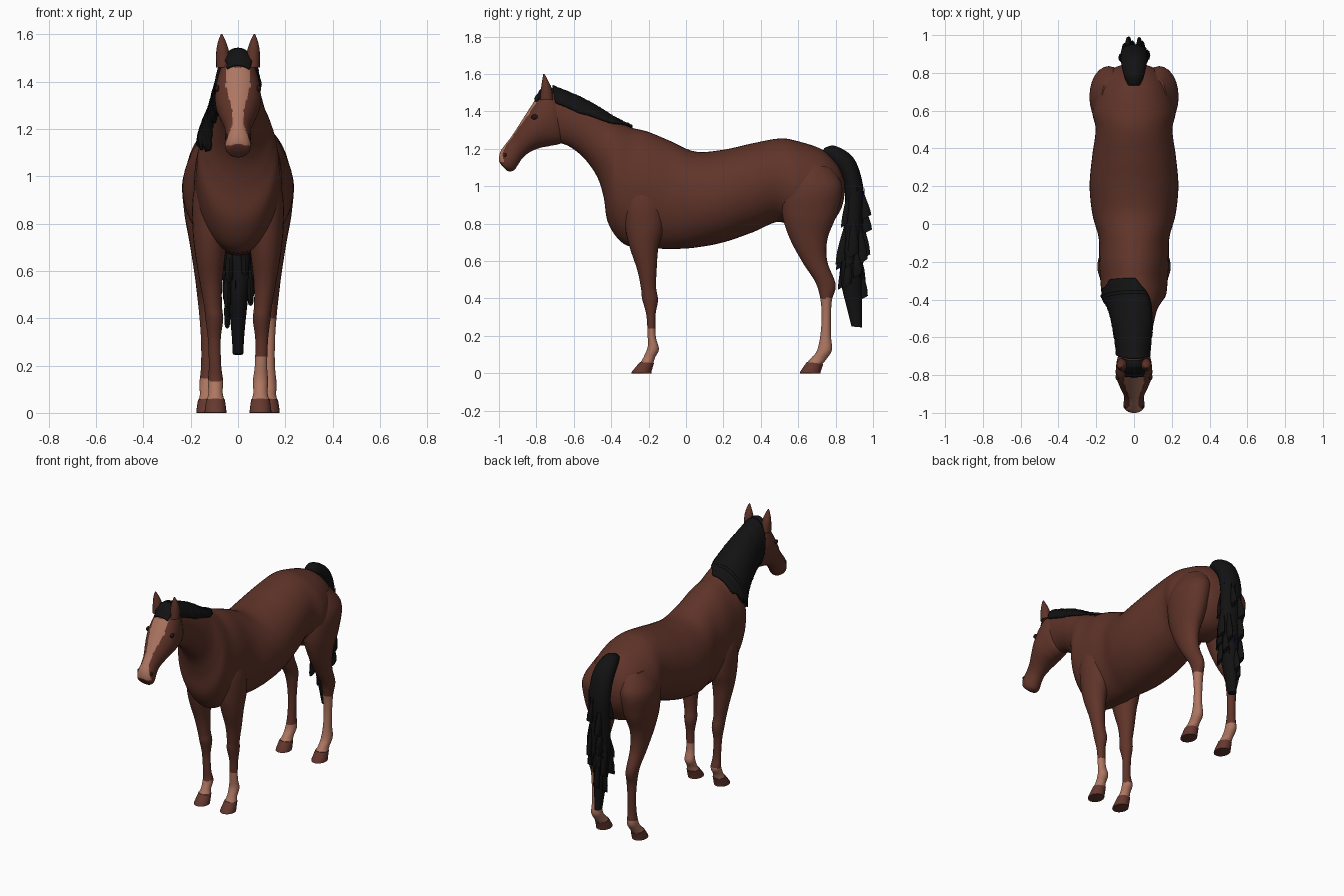
import bpy, bmesh, math, random
from mathutils import Vector

random.seed(4)
cube = bpy.data.objects.get("Cube")
if cube:
    bpy.data.objects.remove(cube, do_unlink=True)


def material(name, rgb):
    m = bpy.data.materials.new(name)
    m.use_nodes = True
    col = (*rgb, 1)
    m.diffuse_color = col
    bsdf = m.node_tree.nodes["Principled BSDF"]
    bsdf.inputs["Base Color"].default_value = col
    bsdf.inputs["Roughness"].default_value = 0.8
    return m


COAT = material("brown coat", (.115, .034, .022))
HOOF = material("hoof brown", (.13, .04, .028))
PALE = material("pale marking", (.42, .18, .12))
HAIR = material("black hair", (.006, .006, .006))
EYE = material("dark eye", (.02, .008, .006))
BLUE = material("blue strand", (0, 0, .12))


def refine(rows, steps):
    """Catmull-Rom interpolation between cross-section rows."""
    out = []
    for i in range(len(rows) - 1):
        a, b = rows[max(i - 1, 0)], rows[i]
        c, d = rows[i + 1], rows[min(i + 2, len(rows) - 1)]
        for s in range(steps):
            t = s / steps
            out.append([.5 * (2 * q + (r - p) * t + (2 * p - 5 * q + 4 * r - e) * t * t
                              + (3 * q - p - 3 * r + e) * t ** 3)
                        for p, q, r, e in zip(a, b, c, d)])
    out.append(list(rows[-1]))
    return out


def ring_point(row, angle, grow=0):
    """Point on an oval spanning two profile points; angle zero is the first."""
    y1, z1, y2, z2, w, cx = row
    a, b = Vector((cx, y1, z1)), Vector((cx, y2, z2))
    half = (a - b) / 2
    half += half.normalized() * grow
    return (a + b) / 2 + half * math.cos(angle) + Vector(((w + grow) * math.sin(angle), 0, 0))


def finish(name, bm, mats, rule=None):
    bmesh.ops.recalc_face_normals(bm, faces=bm.faces)
    if rule:
        for f in bm.faces:
            f.material_index = int(rule(f.calc_center_median(), f.normal))
    me = bpy.data.meshes.new(name)
    bm.to_mesh(me)
    bm.free()
    ob = bpy.data.objects.new(name, me)
    bpy.context.collection.objects.link(ob)
    for m in mats:
        me.materials.append(m)
    bpy.ops.object.select_all(action='DESELECT')
    ob.select_set(True)
    bpy.context.view_layer.objects.active = ob
    bpy.ops.object.shade_smooth_by_angle(angle=math.radians(50))
    return ob


def loft(name, rows, mats, segs=32, steps=6, rule=None):
    bm = bmesh.new()
    rings = [[bm.verts.new(ring_point(r, math.tau * k / segs)) for k in range(segs)]
             for r in refine(rows, steps)]
    for a, b in zip(rings, rings[1:]):
        for k in range(segs):
            n = (k + 1) % segs
            bm.faces.new((a[k], a[n], b[n], b[k]))
    bm.faces.new(rings[0])
    bm.faces.new(rings[-1])
    return finish(name, bm, mats, rule)


def centred(rows):
    return [(*r, 0) for r in rows]


# Torso and neck: upper point, lower point, half width
torso = centred([
    (.845, 1.04, .85, .97, .04), (.81, 1.12, .825, .87, .12), (.73, 1.195, .74, .77, .185),
    (.6, 1.24, .6, .75, .22), (.5, 1.255, .5, .81, .203), (.35, 1.228, .36, .755, .222),
    (.2, 1.195, .2, .7, .235), (.05, 1.185, .05, .672, .22), (-.08, 1.24, -.07, .665, .187),
    (-.2, 1.29, -.2, .67, .185)])
neck = centred([
    (-.2, 1.29, -.2, .67, .185), (-.28, 1.31, -.33, .69, .178), (-.33, 1.33, -.415, .8, .17),
    (-.37, 1.35, -.44, .94, .15), (-.42, 1.38, -.475, 1.05, .125), (-.5, 1.43, -.545, 1.15, .105),
    (-.6, 1.48, -.62, 1.21, .09), (-.71, 1.525, -.67, 1.23, .08)])
loft("body_and_neck", torso + neck[1:], [COAT], segs=48)

# Head with the pale blaze down the face
head = centred([
    (-.68, 1.52, -.62, 1.3, .05), (-.75, 1.525, -.66, 1.235, .085), (-.8, 1.47, -.73, 1.215, .096),
    (-.84, 1.41, -.78, 1.205, .094), (-.885, 1.34, -.83, 1.185, .076), (-.93, 1.27, -.87, 1.155, .056),
    (-.965, 1.225, -.895, 1.12, .052), (-.992, 1.185, -.92, 1.085, .056),
    (-1, 1.14, -.95, 1.08, .045), (-.985, 1.11, -.965, 1.09, .015)])


def blaze(c, n):
    wide = .024 + .028 * max(0, min(1, (c.z - 1.28) / .1)) + .02 * max(0, (1.22 - c.z) / .06)
    return n.y < -.3 and n.z > -.25 and 1.13 < c.z < 1.46 and abs(c.x) < min(wide, .052)


loft("head", head, [COAT, PALE], segs=80, steps=10, rule=blaze)


def ball(name, mat, centre, size):
    bm = bmesh.new()
    bmesh.ops.create_uvsphere(bm, u_segments=16, v_segments=10, radius=1)
    for v in bm.verts:
        v.co = Vector(centre) + Vector(p * q for p, q in zip(v.co, size))
    finish(name, bm, [mat])


# Ears, eyes and nostrils
ear = [(-.78, 1.46, -.71, 1.46, .03, .062), (-.775, 1.525, -.72, 1.525, .027, .065),
       (-.768, 1.57, -.74, 1.57, .016, .068), (-.763, 1.6, -.757, 1.6, .003, .069)]
for side, label in ((1, "left"), (-1, "right")):
    loft(label + "_ear", [(*r[:5], side * r[5]) for r in ear], [COAT], segs=16)
    ball(label + "_eye", EYE, (side * .088, -.81, 1.37), (.01, .018, .014))
    ball(label + "_nostril", EYE, (side * .045, -.967, 1.165), (.01, .01, .014))

# Legs: front point, back point, half width, distance from the middle
fore = [
    (-.32, 1.05, -.16, 1.05, .05, .1), (-.335, .92, -.12, .92, .078, .112),
    (-.325, .78, -.12, .78, .077, .115), (-.3, .67, -.148, .67, .064, .117),
    (-.26, .55, -.157, .55, .047, .114), (-.24, .45, -.16, .46, .038, .106),
    (-.235, .4, -.15, .39, .037, .1), (-.212, .31, -.163, .31, .027, .1),
    (-.205, .2, -.162, .2, .026, .097), (-.205, .14, -.145, .13, .032, .095),
    (-.225, .09, -.165, .085, .03, .095), (-.242, .06, -.175, .055, .036, .095)]
hind = [
    (.57, 1.13, .78, 1.1, .07, .1), (.52, .99, .835, 1, .1, .132), (.515, .85, .81, .86, .088, .14),
    (.555, .72, .757, .72, .062, .143), (.625, .59, .755, .6, .046, .139),
    (.69, .49, .8, .475, .036, .135), (.718, .4, .78, .39, .032, .13),
    (.725, .3, .775, .3, .026, .13), (.718, .2, .775, .2, .026, .13),
    (.7, .12, .78, .125, .033, .13), (.672, .085, .75, .075, .031, .13),
    (.65, .06, .73, .05, .036, .13)]
legs = (("front", fore, (-.29, -.185), {1: .24, -1: .135}),
        ("hind", hind, (.61, .72), {1: .4, -1: .15}))
for name, rows, (toe, heel), socks in legs:
    for side, label in ((1, "left"), (-1, "right")):
        placed = [(*r[:5], side * r[5]) for r in rows]
        top = socks[side]
        loft(f"{label}_{name}_leg", placed, [COAT, PALE], segs=24, steps=8,
             rule=lambda c, n, top=top: c.z < top)
        y1, z1, y2, z2, w, cx = placed[-1]
        loft(f"{label}_{name}_hoof",
             [(y1 - .004, z1, y2 + .004, z2, w + .003, cx), (toe, .008, heel, .008, .046, cx),
              (toe, 0, heel, 0, .045, cx)], [HOOF], segs=24, steps=2)


def hair_sheet(name, rows, left, right, jag, grow):
    """Sheet of hair over a ring path, with ragged lock ends on the right."""
    bm, cols, n = bmesh.new(), [], 14
    lock = 0
    for i, r in enumerate(rows):
        t = i / (len(rows) - 1)
        if i % 3 == 0:
            lock = random.uniform(-jag, jag)
        a = math.radians(left(t))
        b = -math.radians(right(t) + lock)
        g = grow + random.uniform(0, .004)
        cols.append([bm.verts.new(ring_point(r, a + (b - a) * k / n, g)) for k in range(n + 1)])
    for p, q in zip(cols, cols[1:]):
        for k in range(n):
            bm.faces.new((p[k], p[k + 1], q[k + 1], q[k]))
    ob = finish(name, bm, [HAIR])
    thick = ob.modifiers.new("thickness", 'SOLIDIFY')
    thick.thickness = .012


# Mane falling to the right, and the forelock
hair_sheet("mane", refine(neck[1:], 10)[2:],
           lambda t: 2 + 62 * min(1, t * 1.3), lambda t: 45 + 62 * min(1, t * 2.2) + 18 * t, 7, .014)
hair_sheet("forelock", refine(head, 10)[6:23],
           lambda t: 42 - 14 * t, lambda t: 42 - 14 * t, 5, .012)

# Tail: a solid core with ragged locks around it
core = centred([
    (.72, 1.16, .74, 1.205, .03), (.78, 1.12, .8, 1.215, .055), (.83, 1.05, .9, 1.145, .07),
    (.85, .95, .95, .98, .072), (.843, .8, .945, .8, .068), (.83, .6, .945, .6, .056),
    (.83, .48, .94, .48, .042), (.86, .35, .94, .34, .028), (.885, .25, .94, .245, .022)])
loft("tail", core, [HAIR], segs=20)
path = refine(core, 8)
for i in range(26):
    r = path[random.randint(18, 44)]
    blue = i % 5 == 0
    angle = random.uniform(0, math.tau)
    p = ring_point(r, angle, .003 if blue else -.008)
    size = .003 if blue else random.uniform(.018, .03)
    drop = .05 if blue else random.uniform(.12, .2)
    out = .0 if blue else -.028 * math.cos(angle) * (1 if p.z > .6 else .4)
    x = p.x * (1 if blue else 1.15)
    rows = [(p.y - size * .4, p.z, p.y + size * .4, p.z + .01, size * .4, p.x),
            (p.y + out * .6 - size, p.z - drop * .6, p.y + out * .6 + size, p.z - drop * .5, size * .6, x),
            (p.y + out - size, p.z - drop, p.y + out + size, p.z - drop + .03, size * .5, x)]
    loft(f"tail_strand_{i}" if blue else f"tail_lock_{i}", rows, [BLUE if blue else HAIR], segs=8, steps=3)
